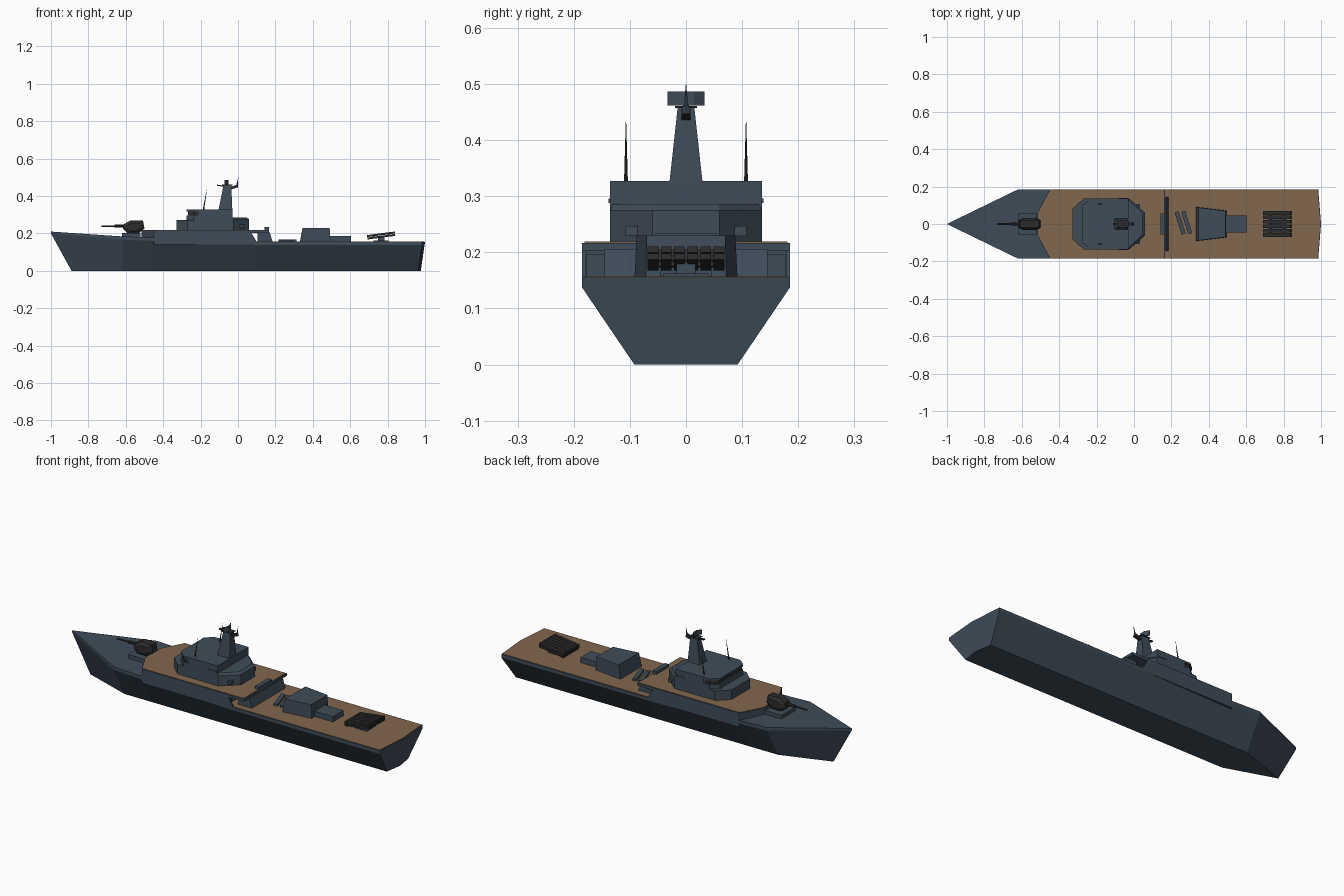
import bpy, bmesh, math
from mathutils import Matrix, Vector

if "Cube" in bpy.data.objects:
    bpy.data.objects.remove(bpy.data.objects["Cube"])


def material(name, rgb):
    m = bpy.data.materials.new(name)
    m.diffuse_color = (*rgb, 1)
    m.use_nodes = True
    m.node_tree.nodes["Principled BSDF"].inputs["Base Color"].default_value = m.diffuse_color
    return m


GREY = material("hull_grey", (0.05, 0.073, 0.1))
WOOD = material("deck_brown", (0.22, 0.135, 0.075))
DARK = material("dark_metal", (0.025, 0.025, 0.027))


def finish(bm, name, mat):
    bmesh.ops.remove_doubles(bm, verts=bm.verts, dist=1e-5)
    bmesh.ops.recalc_face_normals(bm, faces=bm.faces)
    me = bpy.data.meshes.new(name)
    bm.to_mesh(me)
    bm.free()
    me.materials.append(mat)
    ob = bpy.data.objects.new(name, me)
    bpy.context.collection.objects.link(ob)
    return ob


def loft(name, rings, mat=GREY):
    """Skin a list of equal-length closed rings and cap both ends."""
    bm = bmesh.new()
    vs = [[bm.verts.new(p) for p in r] for r in rings]
    n = len(vs[0])
    for a, b in zip(vs, vs[1:]):
        for i in range(n):
            bm.faces.new((a[i], a[(i + 1) % n], b[(i + 1) % n], b[i]))
    bm.faces.new(vs[0])
    bm.faces.new(vs[-1])
    return finish(bm, name, mat)


def prism(name, half, z0, z1, mat=GREY, top=None):
    """Vertical prism from a half outline (y >= 0) mirrored across y = 0."""
    full = lambda h: h + [(x, -y) for x, y in reversed(h)]
    return loft(name, [[(x, y, z0) for x, y in full(half)],
                       [(x, y, z1) for x, y in full(top or half)]], mat)


def side_profile(name, pts, y0, y1, mat=GREY):
    return loft(name, [[(x, y, z) for x, z in pts] for y in (y0, y1)], mat)


def box(name, c, s, mat=GREY, ry=0, rz=0):
    bm = bmesh.new()
    m = (Matrix.Translation(c) @ Matrix.Rotation(rz, 4, 'Z')
         @ Matrix.Rotation(ry, 4, 'Y') @ Matrix.Diagonal((*s, 1)))
    bmesh.ops.create_cube(bm, size=1, matrix=m)
    return finish(bm, name, mat)


def rod(name, a, b, r1, r2, mat=DARK, sides=8):
    a, b = Vector(a), Vector(b)
    bm = bmesh.new()
    m = Matrix.Translation((a + b) / 2) @ (b - a).to_track_quat('Z', 'Y').to_matrix().to_4x4()
    bmesh.ops.create_cone(bm, cap_ends=True, segments=sides, radius1=r1, radius2=r2,
                          depth=(b - a).length, matrix=m)
    return finish(bm, name, mat)


# Hull: x_bottom, half_bottom, x_top, half_top, z_knuckle, z_top, centre x offset
stations = [(-0.89, 0.0005, -1.0, 0.0005, 0.2, 0.21, 0),
            (-0.62, 0.092, -0.62, 0.185, 0.167, 0.184, 0),
            (-0.45, 0.092, -0.45, 0.185, 0.16, 0.178, 0),
            (0.1, 0.092, 0.1, 0.185, 0.139, 0.155, 0),
            (0.962, 0.092, 0.985, 0.185, 0.137, 0.155, 0.015)]
rings = []
for xb, wb, xt, wt, zk, zt, dx in stations:
    rings.append([(xb + dx, 0, 0), (xb, wb, 0), (xt, wt, zk), (xt, wt, zt), (xt + dx, 0, zt),
                  (xt, -wt, zt), (xt, -wt, zk), (xb, -wb, 0)])
loft("hull", rings)
prism("aft_deck", [(0.06, 0.181), (0.981, 0.181), (0.996, 0.0001)], 0.15, 0.157, WOOD)

# Raised midship deck with overhang at its aft end
front = [(-0.515, 0.064), (-0.45, 0.185)]
prism("midship_body", front + [(0.06, 0.185)], 0.14, 0.205)
prism("midship_slab", front + [(0.165, 0.185)], 0.203, 0.217)
prism("midship_deck", [(-0.512, 0.063), (-0.448, 0.181), (0.161, 0.181)], 0.21, 0.219, WOOD)
for s, side in ((1, "left"), (-1, "right")):
    side_profile(side + "_side_panel", [(0.05, 0.14), (0.11, 0.14), (0.07, 0.205), (0.05, 0.205)],
                 s * 0.178, s * 0.185)
    box(side + "_aft_door", (0.061, s * 0.161, 0.176), (0.006, 0.032, 0.04))
side_profile("aft_bulkhead", [(0.105, 0.155), (0.185, 0.155), (0.17, 0.206), (0.105, 0.206)],
             -0.145, 0.145)
box("deck_locker", (0.154, 0, 0.224), (0.025, 0.11, 0.02))

# Deckhouse and bridge
prism("deckhouse_front", [(-0.33, 0.08), (-0.27, 0.135), (-0.03, 0.135)], 0.217, 0.271)
prism("deckhouse_aft", [(-0.2, 0.135), (-0.025, 0.135), (0.06, 0.06)], 0.217, 0.275)
prism("deckhouse_aft_roof", [(-0.2, 0.135), (-0.025, 0.135), (0.06, 0.06)], 0.275, 0.286,
      top=[(-0.2, 0.132), (-0.03, 0.13), (0.045, 0.058)])
bridge = [(-0.275, 0.1), (-0.235, 0.135), (-0.03, 0.135)]
prism("bridge", bridge, 0.265, 0.295)
prism("bridge_upper", [(-0.265, 0.096), (-0.23, 0.13), (-0.03, 0.13)], 0.29, 0.32)
prism("bridge_windows", [(-0.268, 0.098), (-0.232, 0.132), (-0.21, 0.132)], 0.296, 0.316, DARK)
prism("bridge_side_walls", [(-0.2, 0.135), (-0.03, 0.135)], 0.29, 0.32)
prism("bridge_roof", bridge, 0.317, 0.327)
for s, side in ((1, "left"), (-1, "right")):
    box(side + "_side_locker", (-0.058, s * 0.135, 0.292), (0.05, 0.006, 0.008))
    box(side + "_aft_locker", (0.022, s * 0.097, 0.238), (0.022, 0.022, 0.018))
    rod(side + "_whip_antenna", (-0.185, s * 0.107, 0.325), (-0.167, s * 0.107, 0.432),
        0.004, 0.0005, DARK, 6)

# Mast with radar and aerial arms
loft("mast", [[(x0, -w, z), (x1, -w, z), (x1, w, z), (x0, w, z)] for x0, x1, w, z in
              ((-0.105, -0.03, 0.03, 0.32), (-0.078, -0.036, 0.015, 0.457))])
loft("radar_panel", [[(x - 0.004, y, 0.462), (x + 0.004, y, 0.462), (x + 0.004, y, 0.487),
                      (x - 0.004, y, 0.487)] for x, y in
                     ((-0.068, -0.033), (-0.056, -0.014), (-0.056, 0.014), (-0.068, 0.033))])
rod("radar_post", (-0.057, 0, 0.45), (-0.057, 0, 0.475), 0.005, 0.005)
box("mast_platform", (-0.057, 0, 0.459), (0.055, 0.04, 0.004), DARK)
box("aft_mast_arm", (-0.02, 0, 0.448), (0.036, 0.016, 0.014), DARK, ry=-0.3)
rod("mast_spike", (-0.006, 0, 0.448), (0.001, 0, 0.498), 0.006, 0.0005, GREY, 6)
box("front_mast_arm", (-0.092, 0, 0.455), (0.04, 0.012, 0.006), DARK, ry=0.15)

# Forward gun
prism("gun_base", [(-0.62, 0.06), (-0.52, 0.06)], 0.17, 0.203)
outline = [(-0.615, 0.225), (-0.61, 0.25), (-0.575, 0.27), (-0.508, 0.268), (-0.5, 0.228),
           (-0.53, 0.2), (-0.59, 0.2)]
cx, cz = -0.555, 0.235
loft("gun_turret", [[(cx + (x - cx) * k, y, cz + (z - cz) * k) for x, z in outline]
                    for y, k in ((-0.032, 0.6), (-0.02, 1), (0.02, 1), (0.032, 0.6))], DARK)
rod("gun_sleeve", (-0.66, 0, 0.239), (-0.6, 0, 0.24), 0.008, 0.009)
rod("gun_barrel", (-0.73, 0, 0.238), (-0.6, 0, 0.24), 0.004, 0.005)

# Angled deck canisters
for i, (x, y) in enumerate(((0.247, 0.005), (0.282, 0.008))):
    box(f"deck_canister_{i + 1}", (x, y, 0.161), (0.022, 0.125, 0.014), rz=0.31)

# Aft deckhouse
prism("aft_house", [(0.33, 0.092), (0.495, 0.072)], 0.15, 0.23,
      top=[(0.345, 0.088), (0.49, 0.07)])
prism("aft_house_annex", [(0.49, 0.045), (0.605, 0.045)], 0.15, 0.186)

# Stern launcher
box("launcher_base", (0.765, 0, 0.158), (0.08, 0.08, 0.008))
box("launcher_pedestal", (0.765, 0, 0.17), (0.035, 0.034, 0.026))
tilt = -0.13
rot = Matrix.Rotation(tilt, 3, 'Y')
pivot = Vector((0.765, 0, 0.189))
for row in range(2):
    for col in range(6):
        off = Vector((0, (col - 2.5) * 0.0235, (row - 0.5) * 0.013))
        box(f"launcher_tube_{row + 1}_{col + 1}", pivot + rot @ off,
            (0.15, 0.019, 0.0105), DARK, ry=tilt)
for i, x in enumerate((-0.04, 0.04)):
    box(f"launcher_frame_{i + 1}", pivot + rot @ Vector((x, 0, 0)), (0.012, 0.138, 0.02),
        DARK, ry=tilt)
